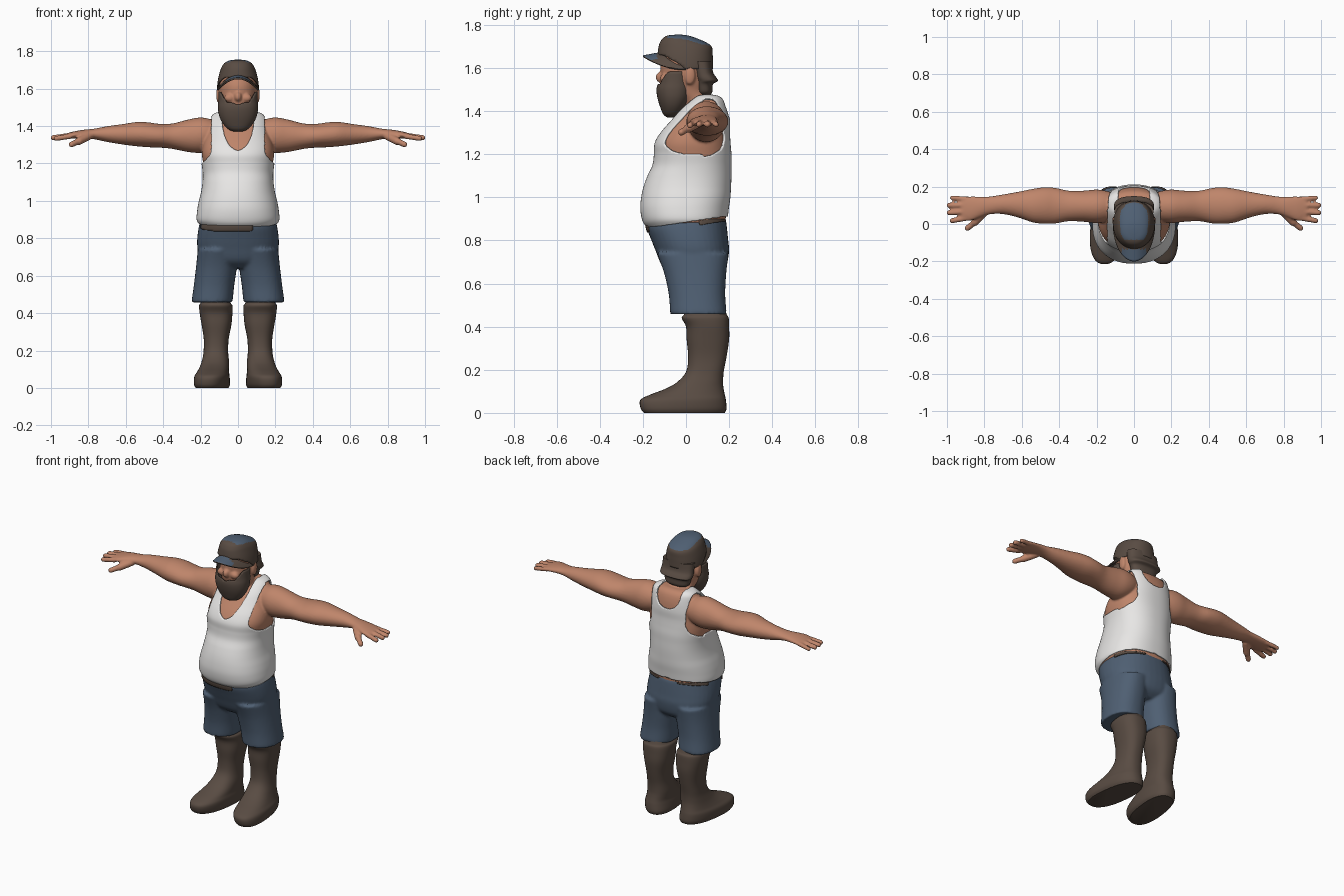
import bpy, bmesh, math
from mathutils import Vector, Matrix

if "Cube" in bpy.data.objects:
    bpy.data.objects.remove(bpy.data.objects["Cube"])


def material(name, r, g, b):
    m = bpy.data.materials.new(name)
    m.diffuse_color = (r, g, b, 1)
    m.use_nodes = True
    m.node_tree.nodes["Principled BSDF"].inputs["Base Color"].default_value = m.diffuse_color
    return m


SKIN = material("skin", 0.52, 0.235, 0.145)
WHITE = material("white cotton", 0.80, 0.79, 0.78)
BLUE = material("denim blue", 0.078, 0.115, 0.17)
BROWN = material("dark brown", 0.10, 0.072, 0.056)


def spline(rings, steps):
    """Catmull-Rom interpolation between cross-sections."""
    out, last = [], len(rings) - 1
    for i in range(last):
        p = [rings[max(0, min(last, i + k))] for k in (-1, 0, 1, 2)]
        for s in range(steps):
            t = s / steps
            out.append([0.5 * (2 * b + (c - a) * t + (2 * a - 5 * b + 4 * c - d) * t * t
                               + (3 * b - a - 3 * c + d) * t ** 3) for a, b, c, d in zip(*p)])
    return out + [list(rings[-1])]


def loft(bm, rings, axis="z", n=40, steps=4, power=2.0, sign=1, grow=0.0):
    """Rings are (position, a_min, a_max, b_min, b_max) superellipses."""
    loops = []
    for t, a0, a1, b0, b1 in spline(rings, steps):
        loop = []
        for k in range(n):
            c, s = math.cos(2 * math.pi * k / n), math.sin(2 * math.pi * k / n)
            a = (a0 + a1) / 2 + ((a1 - a0) / 2 + grow) * math.copysign(abs(c) ** (2 / power), c)
            b = (b0 + b1) / 2 + ((b1 - b0) / 2 + grow) * math.copysign(abs(s) ** (2 / power), s)
            co = (a, b, t) if axis == "z" else (t, a, b)
            loop.append(bm.verts.new((co[0] * sign, co[1], co[2])))
        loops.append(loop)
    for l0, l1 in zip(loops, loops[1:]):
        for k in range(n):
            bm.faces.new((l0[k], l0[(k + 1) % n], l1[(k + 1) % n], l1[k]))
    bm.faces.new(loops[0])
    bm.faces.new(loops[-1])


def blob(bm, x, y, z, rx, ry, rz):
    m = Matrix.Translation((x, y, z)) @ Matrix.Diagonal((rx, ry, rz, 1))
    bmesh.ops.create_uvsphere(bm, u_segments=16, v_segments=10, radius=1, matrix=m)


def cut(bm, rule):
    """Remove the faces a rule picks and even out the new border."""
    bm.normal_update()
    gone = [f for f in bm.faces if rule(f.calc_center_median())]
    bmesh.ops.delete(bm, geom=gone, context="FACES")
    for _ in range(3):
        new = {}
        for v in bm.verts:
            near = [e.other_vert(v).co for e in v.link_edges if e.is_boundary]
            if len(near) == 2:
                new[v] = v.co * 0.5 + (near[0] + near[1]) * 0.25
        for v, co in new.items():
            v.co = co


def finish(name, bm, mats, voxel=0, mirror=False, thick=0):
    bmesh.ops.recalc_face_normals(bm, faces=bm.faces)
    me = bpy.data.meshes.new(name)
    bm.to_mesh(me)
    bm.free()
    ob = bpy.data.objects.new(name, me)
    bpy.context.collection.objects.link(ob)
    for m in mats:
        me.materials.append(m)
    bpy.ops.object.select_all(action="DESELECT")
    ob.select_set(True)
    bpy.context.view_layer.objects.active = ob
    bpy.ops.object.shade_smooth_by_angle(angle=math.radians(50))
    if mirror:
        ob.modifiers.new("mirror", "MIRROR").use_mirror_merge = False
    if thick:
        so = ob.modifiers.new("thickness", "SOLIDIFY")
        so.thickness, so.offset = thick, -1
        so.material_offset = so.material_offset_rim = 1
    if voxel:
        re = ob.modifiers.new("fuse", "REMESH")
        re.mode, re.voxel_size, re.use_smooth_shade = "VOXEL", voxel, True
        sm = ob.modifiers.new("soften", "SMOOTH")
        sm.factor, sm.iterations = 0.5, 3
    return ob


def clamp(v):
    return max(0.0, min(1.0, v))


# Boots, toes turned slightly out
bm = bmesh.new()
loft(bm, [(0, .055, .22, -.195, .18), (.02, .046, .23, -.21, .188), (.06, .046, .23, -.212, .185),
          (.085, .05, .218, -.165, .18), (.11, .05, .207, -.1, .175), (.14, .05, .197, -.045, .172),
          (.19, .053, .185, 0, .175), (.26, .05, .183, .01, .188), (.34, .035, .195, .003, .2),
          (.40, .03, .205, 0, .2), (.44, .03, .208, -.02, .198), (.455, .04, .2, -.01, .19),
          (.48, .05, .19, 0, .18)], power=2.4)
for v in bm.verts:
    v.co.x -= 0.12 * v.co.y * clamp(1 - v.co.z / 0.2)
finish("boots", bm, [BROWN], mirror=True)

# Shorts: hips and two legs fused
bm = bmesh.new()
PELVIS = [(.64, -.15, .15, -.06, .14), (.68, -.2, .2, -.11, .185), (.75, -.217, .217, -.14, .2),
          (.80, -.218, .218, -.16, .196), (.86, -.21, .21, -.182, .19), (.90, -.2, .2, -.175, .185)]
loft(bm, PELVIS, power=2.3)
for s in (1, -1):
    loft(bm, [(.458, .03, .247, -.072, .187), (.47, .028, .247, -.074, .188),
              (.55, .02, .236, -.08, .182), (.65, .006, .224, -.102, .187),
              (.74, .005, .215, -.135, .198)], power=2.3, sign=s)
finish("shorts", bm, [BLUE], voxel=.009)

# Belt pieces showing between shirt and shorts
bm = bmesh.new()
loft(bm, PELVIS, power=2.3, n=96, steps=10, grow=.005)
cut(bm, lambda c: not (c.z > .862 + .15 * c.y and c.z < .915 and
                       ((c.y < 0 and -.2 < c.x < .08) or (c.y > .06 and abs(c.x) > .06))))
finish("belt", bm, [BROWN], thick=.005)

# Body: torso, neck, head, ears, arms and hands fused
TORSO = [(.84, -.18, .18, -.14, .17), (.87, -.197, .197, -.18, .18), (.90, -.212, .212, -.196, .184),
         (.95, -.209, .209, -.203, .19), (1.0, -.2, .2, -.199, .197), (1.05, -.188, .188, -.188, .2),
         (1.10, -.181, .181, -.17, .202), (1.15, -.18, .18, -.147, .202), (1.2, -.186, .186, -.14, .202),
         (1.25, -.193, .193, -.137, .198), (1.30, -.188, .188, -.112, .195), (1.35, -.172, .172, -.074, .196),
         (1.40, -.155, .155, -.032, .19), (1.44, -.138, .138, .02, .177), (1.46, -.115, .115, .045, .16),
         (1.468, -.08, .08, .06, .14)]
bm = bmesh.new()
loft(bm, TORSO, n=64, power=2.3)
loft(bm, [(1.36, -.09, .09, 0, .15), (1.44, -.075, .075, -.02, .125), (1.49, -.085, .085, -.1, .105),
          (1.53, -.095, .095, -.118, .11), (1.57, -.099, .099, -.117, .116), (1.62, -.099, .099, -.117, .115),
          (1.67, -.085, .085, -.095, .09), (1.69, -.05, .05, -.05, .05)])
blob(bm, 0, -.117, 1.557, .02, .024, .026)
for s in (1, -1):
    blob(bm, s * .045, -.1, 1.55, .03, .022, .022)
    blob(bm, s * .103, .018, 1.567, .014, .026, .045)
    loft(bm, [(.08, .04, .15, 1.31, 1.41), (.14, .015, .175, 1.275, 1.435), (.2, .005, .184, 1.257, 1.446),
              (.27, .012, .178, 1.262, 1.434), (.35, .015, .178, 1.278, 1.414), (.42, .003, .193, 1.285, 1.412),
              (.48, .002, .196, 1.287, 1.42), (.54, .008, .188, 1.292, 1.422), (.62, .035, .172, 1.302, 1.41),
              (.70, .053, .158, 1.315, 1.399), (.77, .052, .147, 1.33, 1.386), (.82, .038, .146, 1.334, 1.381),
              (.87, .018, .148, 1.333, 1.373), (.91, .018, .147, 1.332, 1.363), (.925, .03, .138, 1.335, 1.358)],
         axis="x", sign=s)
    # Fingers and thumb as chains of overlapping beads
    digits = [((.9, .03, 1.345), (.972, .018, 1.334), .0145), ((.9, .066, 1.35), (.988, .06, 1.338), .0145),
              ((.9, .1, 1.35), (.988, .1, 1.338), .0145), ((.9, .134, 1.348), (.972, .14, 1.338), .013),
              ((.80, .06, 1.345), (.85, .01, 1.32), .021), ((.85, .01, 1.32), (.89, -.022, 1.302), .016)]
    for p, q, r in digits:
        for k in range(13):
            c = Vector(p).lerp(Vector(q), k / 12)
            blob(bm, s * c.x, c.y, c.z, r, r, r)
finish("body", bm, [SKIN], voxel=.0065)

# Tank top with scooped neck, straps and deep armholes
def bare(c):
    x, z = abs(c.x), c.z
    if z < .885 + .15 * c.y:
        return True
    front = c.y < .08
    drop, base = (.17, 1.44) if front else (.09, 1.45)
    if z > base:
        neck = x < .085
    else:
        neck = (x / .085) ** 2 + ((base - z) / drop) ** 2 < 1
    edge = .143 if front else .122 + .15 * max(0, z - 1.35)
    hole = z > 1.19 and x > edge + 8 * max(0, 1.28 - z) ** 2
    return neck or hole


bm = bmesh.new()
loft(bm, TORSO, n=160, steps=8, power=2.3, grow=.009)
for v in bm.verts:
    v.co.z += .009 * clamp((v.co.z - 1.38) / .06)
cut(bm, bare)
finish("tank_top", bm, [WHITE], thick=.009)

# Beard
bm = bmesh.new()
loft(bm, [(1.37, -.02, .02, -.085, -.05), (1.385, -.055, .055, -.105, -.025), (1.42, -.085, .085, -.12, 0),
          (1.46, -.102, .102, -.132, .02), (1.50, -.107, .107, -.137, .03), (1.54, -.105, .105, -.13, .03),
          (1.60, -.104, .104, -.125, .03)], n=80, steps=6, power=2.2)
cut(bm, lambda c: c.z > 1.525 - .02 * clamp(1 - abs(c.x) / .02) + .06 * clamp((abs(c.x) - .06) / .04))
finish("beard", bm, [BROWN], thick=.008)

# Hair at the back of the head, flicked out
bm = bmesh.new()
loft(bm, [(1.475, -.06, .06, .06, .112), (1.49, -.08, .08, .05, .122), (1.525, -.092, .092, .045, .125),
          (1.54, -.105, .105, .045, .148), (1.555, -.108, .108, .04, .142), (1.58, -.106, .106, .035, .126),
          (1.63, -.104, .104, .02, .12)], power=2.4)
finish("hair", bm, [BROWN])

# Cap crown with blue top panel
bm = bmesh.new()
loft(bm, [(1.585, -.112, .112, -.125, .126), (1.62, -.111, .111, -.13, .125), (1.66, -.105, .105, -.132, .124),
          (1.70, -.094, .094, -.127, .119), (1.722, -.084, .084, -.119, .088), (1.74, -.069, .069, -.106, .045),
          (1.751, -.045, .045, -.085, .01), (1.755, -.015, .015, -.05, -.02)], n=72, steps=5, power=2.2)
cut(bm, lambda c: c.z < 1.595 + .065 * clamp(-c.y / .1))
bmesh.ops.recalc_face_normals(bm, faces=bm.faces)
bm.normal_update()
for f in bm.faces:
    c = f.calc_center_median()
    f.material_index = 0 if f.normal.z > .72 and c.z > 1.69 and c.y > -.085 else 1
finish("cap_crown", bm, [BLUE, BROWN], thick=.006)

# Cap brim, curved down at the sides
bm = bmesh.new()
N, M = 40, 8
grid = []
for i in range(N + 1):
    a = math.pi * (1 + i / N)
    c, s = math.cos(a), math.sin(a)
    grid.append([bm.verts.new((c * (.105 + .008 * j / M), s * (.115 + .085 * j / M),
                               1.675 - .016 * j / M - .065 * c * c)) for j in range(M + 1)])
for i in range(N):
    for j in range(M):
        f = bm.faces.new((grid[i][j], grid[i][j + 1], grid[i + 1][j + 1], grid[i + 1][j]))
        c = f.calc_center_median()
        f.material_index = 0 if abs(c.x) < .065 and c.y < -.135 else 1
bmesh.ops.recalc_face_normals(bm, faces=bm.faces)
ob = finish("cap_brim", bm, [BLUE, BROWN], thick=.009)
if sum(p.normal.z for p in ob.data.polygons) < 0:
    ob.data.flip_normals()
